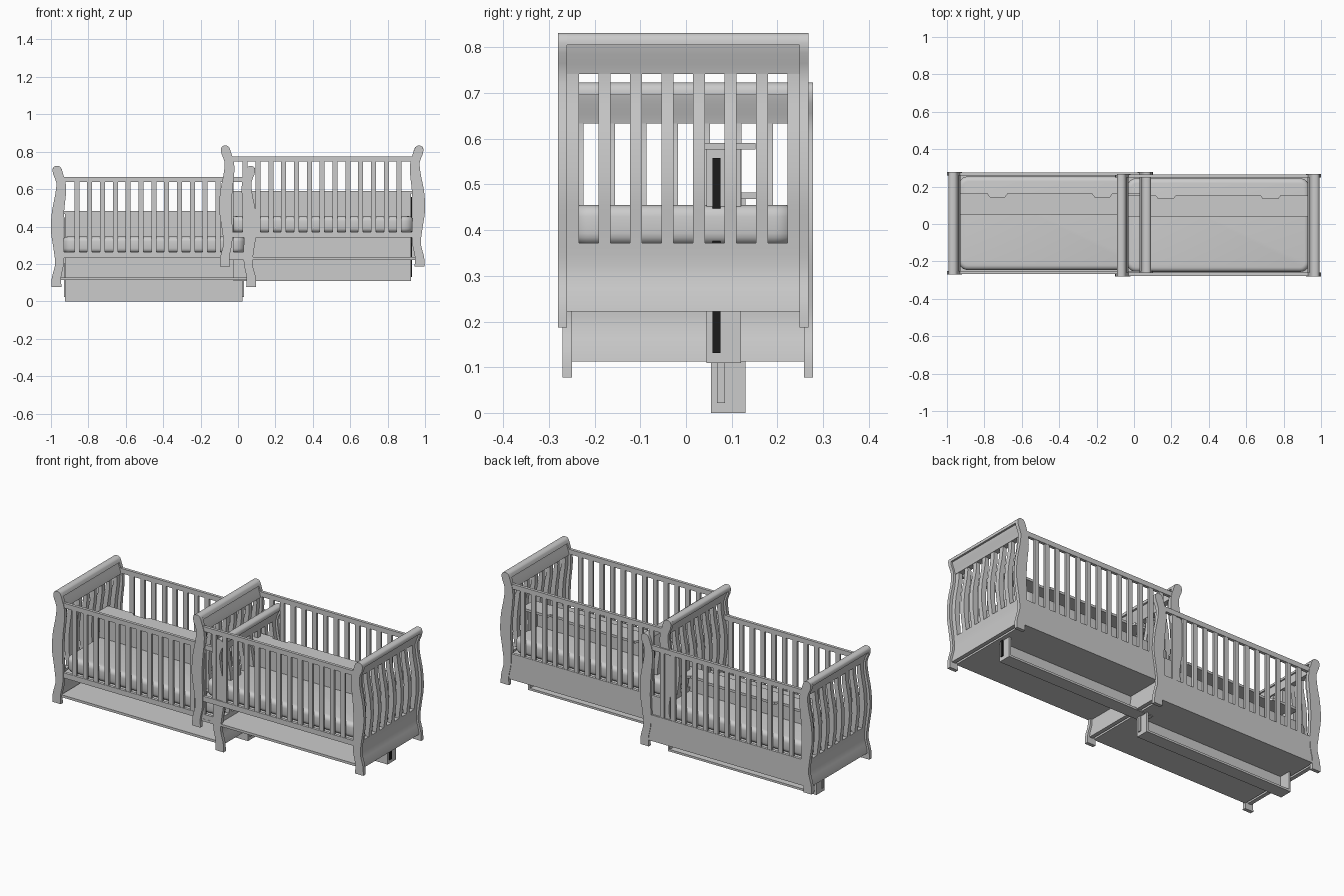
import bpy, bmesh, math

if "Cube" in bpy.data.objects:
    bpy.data.objects.remove(bpy.data.objects["Cube"])

def material(name, v):
    m = bpy.data.materials.new(name)
    m.diffuse_color = (v, v, v, 1)
    m.use_nodes = True
    m.node_tree.nodes["Principled BSDF"].inputs["Base Color"].default_value = m.diffuse_color
    return m

GREY = material("light_grey", 0.6)
BLACK = material("runner_black", 0.012)

def finish(name, bm, origin, mat=GREY, angle=35):
    bmesh.ops.recalc_face_normals(bm, faces=bm.faces)
    me = bpy.data.meshes.new(name)
    bm.to_mesh(me)
    bm.free()
    me.shade_smooth()
    me.set_sharp_from_angle(angle=math.radians(angle))
    me.materials.append(mat)
    ob = bpy.data.objects.new(name, me)
    ob.location = origin
    bpy.context.collection.objects.link(ob)
    return ob

def box(bm, x0, x1, y0, y1, z0, z1):
    vs = bmesh.ops.create_cube(bm, size=1)["verts"]
    for v in vs:
        v.co = ((x0 + x1) / 2 + v.co.x * (x1 - x0),
                (y0 + y1) / 2 + v.co.y * (y1 - y0),
                (z0 + z1) / 2 + v.co.z * (z1 - z0))

def boxes(name, origin, *dims, mat=GREY):
    bm = bmesh.new()
    for d in dims:
        box(bm, *d)
    return finish(name, bm, origin, mat)

def prism(bm, pts, vec):
    f = bm.faces.new([bm.verts.new(p) for p in pts])
    top = bmesh.ops.extrude_face_region(bm, geom=[f])["geom"]
    bmesh.ops.translate(bm, vec=vec, verts=[g for g in top if isinstance(g, bmesh.types.BMVert)])

# S-shaped sleigh end: height, inner edge, outer edge (outward from NECK)
NECK = 0.47
CURVE = [(0, .024, .077), (.05, .026, .075), (.12, .012, .058), (.20, .010, .066),
         (.30, .014, .080), (.40, .010, .075), (.50, .000, .056), (.56, .002, .052),
         (.60, .014, .068), (.625, .022, .072), (.64, .030, .066), (.645, .040, .056)]

def edge_at(z, k):
    n = len(CURVE)
    i = max(j for j in range(n - 1) if CURVE[j][0] <= z + 1e-9)
    def slope(j):
        a, b = CURVE[max(j - 1, 0)], CURVE[min(j + 1, n - 1)]
        return (b[k] - a[k]) / (b[0] - a[0])
    h = CURVE[i + 1][0] - CURVE[i][0]
    t = (z - CURVE[i][0]) / h
    return ((2*t**3 - 3*t*t + 1) * CURVE[i][k] + (t**3 - 2*t*t + t) * h * slope(i)
            + (3*t*t - 2*t**3) * CURVE[i + 1][k] + (t**3 - t*t) * h * slope(i + 1))

def ribbon(bm, side, y0, y1, z0, z1, lo=0.0, hi=1.0):
    n = max(3, int((z1 - z0) / .022))
    zs = [z0 + (z1 - z0) * i / n for i in range(n + 1)]
    if z1 > .64:
        zs[-1:] = [.637, .642, .645]
        zs = sorted(set(zs))
    def col(f):
        return [(side * (NECK + edge_at(z, 1) * (1 - f) + edge_at(z, 2) * f), y0, z) for z in zs]
    prism(bm, col(lo) + col(hi)[::-1], (0, y1 - y0, 0))

HY = .274          # half depth of a crib
PY = .254          # inner face of the posts

def crib(tag, origin, dark_runner):
    # sleigh ends
    for side, sn in ((-1, "left"), (1, "right")):
        bm = bmesh.new()
        for y in (-HY, PY):
            ribbon(bm, side, y, y + HY - PY, 0, .645)
        finish(f"{tag}_{sn}_end_posts", bm, origin)
        bm = bmesh.new()
        ribbon(bm, side, -PY, PY, .035, .185, .3, .75)
        finish(f"{tag}_{sn}_end_panel", bm, origin)
        bm = bmesh.new()
        ribbon(bm, side, -PY, PY, .555, .62, .15, .8)
        ribbon(bm, side, -PY, PY, .618, .645)
        finish(f"{tag}_{sn}_end_cap", bm, origin)
        bm = bmesh.new()
        hole, pitch = .042, .069
        edges = [-3.5 * pitch + i * pitch for i in range(8)]
        for i, c in enumerate(edges):
            w = (pitch - hole) / 2
            a = -PY if i == 0 else c - w
            b = PY if i == 7 else c + w
            ribbon(bm, side, a, b, .183, .557, .3, .75)
        finish(f"{tag}_{sn}_end_slats", bm, origin)

    # long sides
    for s, sn in ((-1, "front"), (1, "back")):
        y0, y1 = sorted((s * .254, s * .271))
        low = .155 if s < 0 else .035
        boxes(f"{tag}_{sn}_rails", origin,
              (-.485, .485, y0, y1, .56, .588),
              (-.50, .50, y0, y1, low, .185))
        ys0, ys1 = sorted((s * .256, s * .269))
        pitch = .0686
        boxes(f"{tag}_{sn}_slats", origin,
              *[(x - .0135, x + .0135, ys0, ys1, .18, .565)
                for x in (pitch * i for i in range(-6, 7))])

    # base board (front is left open) and mattress support
    boxes(f"{tag}_base_board", origin, (-.50, .50, -.262, .262, .035, .049))
    boxes(f"{tag}_mattress_support", origin, (-.49, .49, -.254, .254, .158, .18))

    # soft mattress with rounded corners and edges
    bm = bmesh.new()
    box(bm, -.488, .488, -.25, .25, .181, .268)
    upright = [e for e in bm.edges if abs(e.verts[0].co.z - e.verts[1].co.z) > .01]
    bmesh.ops.bevel(bm, geom=upright, offset=.05, segments=6, profile=.5, affect='EDGES')
    rim = [e for e in bm.edges if abs(e.verts[0].co.z - e.verts[1].co.z) < .001]
    bmesh.ops.bevel(bm, geom=rim, offset=.025, segments=4, profile=.5, affect='EDGES')
    finish(f"{tag}_mattress", bm, origin, angle=50)

    # drawer standing on its back edge
    w, t, b, top = .475, .012, -.078, .39
    boxes(f"{tag}_drawer_tray", origin,
          (-w, w, .051, .060, b, top),
          (-w, w, .060, .126, b, b + t),
          (-w, -w + t, .060, .126, b + t, top),
          (w - t, w, .060, .126, b + t, top))
    # drawer front with two finger notches
    bm = bmesh.new()
    pts = [(-.495, .046), (.495, .046), (.495, .158)]
    for c in (.28, -.28):
        pts += [(c + .052, .158), (c + .04, .141), (c - .04, .141), (c - .052, .158)]
    pts.append((-.495, .158))
    prism(bm, [(x, y, top) for x, y in pts], (0, 0, .014))
    finish(f"{tag}_drawer_front", bm, origin)
    # runners on the drawer sides
    for s, sn in ((-1, "left"), (1, "right")):
        x0, x1 = sorted((s * w, s * (w + .006)))
        boxes(f"{tag}_{sn}_drawer_runner", origin, (x0, x1, .064, .081, -.056, .371),
              mat=BLACK if dark_runner and s > 0 else GREY)

crib("low_crib", (-.45, .004, .078), False)
crib("high_crib", (.45, -.006, .187), True)
